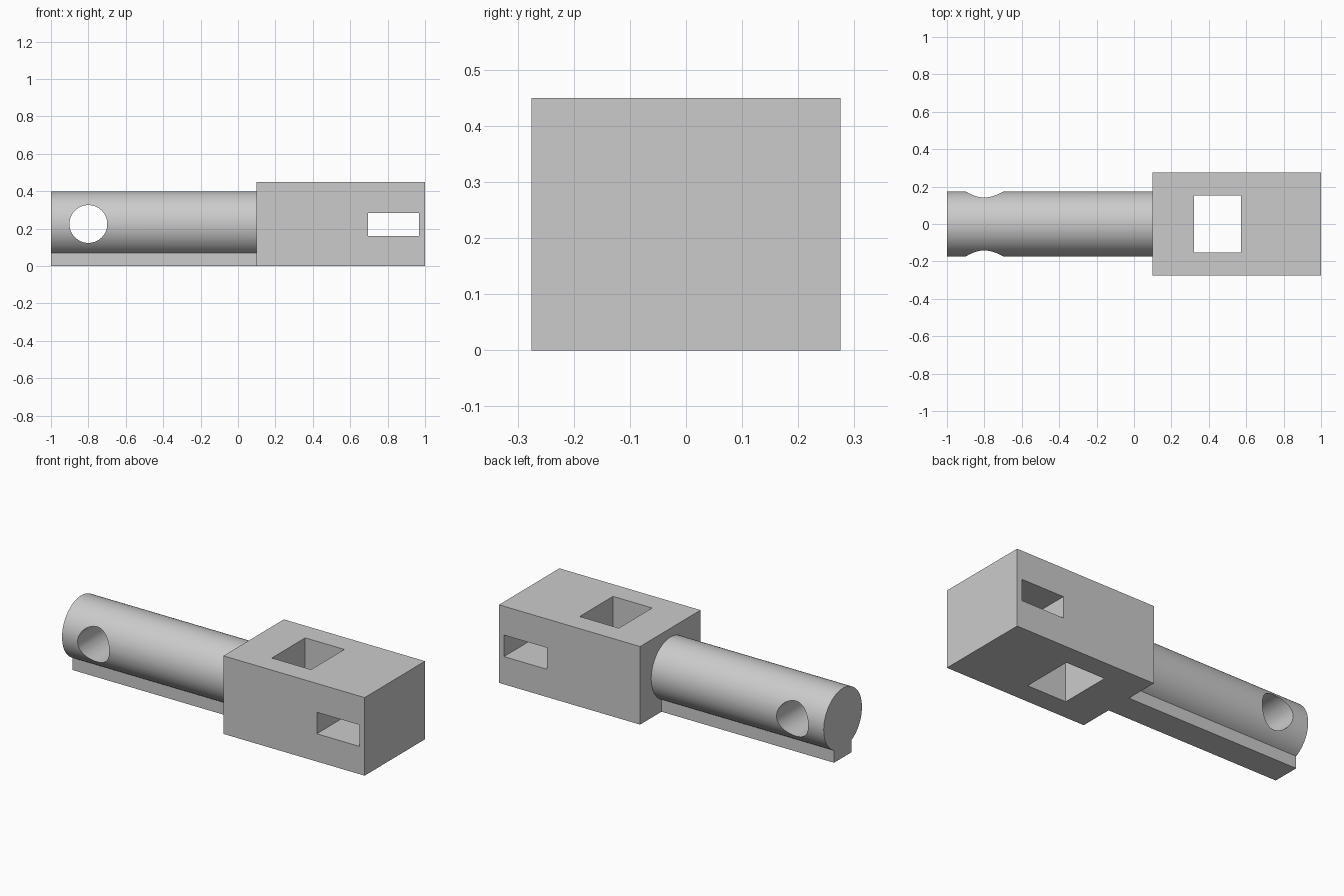
import bpy
import bmesh
from math import asin, cos, sin, pi
from mathutils import Matrix

cube = bpy.data.objects.get("Cube")
if cube:
    bpy.data.objects.remove(cube, do_unlink=True)

AXIS_Z = 0.225
SHAFT_R = 0.174
KEY_HALF = 0.08

steel = bpy.data.materials.new("grey_steel")
steel.use_nodes = True
grey = (0.6, 0.6, 0.6, 1)
steel.diffuse_color = grey
steel.node_tree.nodes["Principled BSDF"].inputs["Base Color"].default_value = grey


def finish(name, bm):
    bmesh.ops.recalc_face_normals(bm, faces=bm.faces)
    mesh = bpy.data.meshes.new(name)
    bm.to_mesh(mesh)
    bm.free()
    mesh.materials.append(steel)
    obj = bpy.data.objects.new(name, mesh)
    bpy.context.collection.objects.link(obj)
    return obj


def box(name, low, high):
    bm = bmesh.new()
    bmesh.ops.create_cube(bm, size=1)
    for v in bm.verts:
        v.co = [l + (c + 0.5) * (h - l) for c, l, h in zip(v.co, low, high)]
    return finish(name, bm)


def cut(target, cutter):
    cutter.hide_render = True
    mod = target.modifiers.new("cut", 'BOOLEAN')
    mod.operation = 'DIFFERENCE'
    mod.solver = 'EXACT'
    mod.object = cutter
    bpy.ops.object.select_all(action='DESELECT')
    bpy.context.view_layer.objects.active = target
    target.select_set(True)
    bpy.ops.object.modifier_apply(modifier=mod.name)
    bpy.data.objects.remove(cutter, do_unlink=True)


# Shaft: round profile with a flat key rib below, extruded along x
bm = bmesh.new()
gap = asin(KEY_HALF / SHAFT_R)
steps = 80
profile = [(-KEY_HALF, 0), (KEY_HALF, 0)]
for i in range(steps + 1):
    a = -pi / 2 + gap + (2 * pi - 2 * gap) * i / steps
    profile.append((SHAFT_R * cos(a), AXIS_Z + SHAFT_R * sin(a)))
end = bm.faces.new([bm.verts.new((-1, y, z)) for y, z in profile])
grown = bmesh.ops.extrude_face_region(bm, geom=[end])["geom"]
bmesh.ops.translate(bm, vec=(1.1, 0, 0),
                    verts=[g for g in grown if isinstance(g, bmesh.types.BMVert)])
shaft = finish("keyed_shaft", bm)

# Round cross hole near the shaft end
bm = bmesh.new()
bmesh.ops.create_cone(bm, cap_ends=True, segments=64, radius1=0.101, radius2=0.101, depth=1,
                      matrix=Matrix.Translation((-0.8, 0, AXIS_Z)) @ Matrix.Rotation(pi / 2, 4, 'X'))
cut(shaft, finish("cross_hole_cutter", bm))
bpy.ops.object.shade_smooth_by_angle(angle=pi / 6)

# Head block with a vertical window and a side slot
head = box("head_block", (0.1, -0.275, 0), (1, 0.275, 0.45))
cut(head, box("window_cutter", (0.322, -0.152, -1), (0.572, 0.152, 1)))
cut(head, box("slot_cutter", (0.695, -1, 0.16), (0.968, 1, 0.284)))
